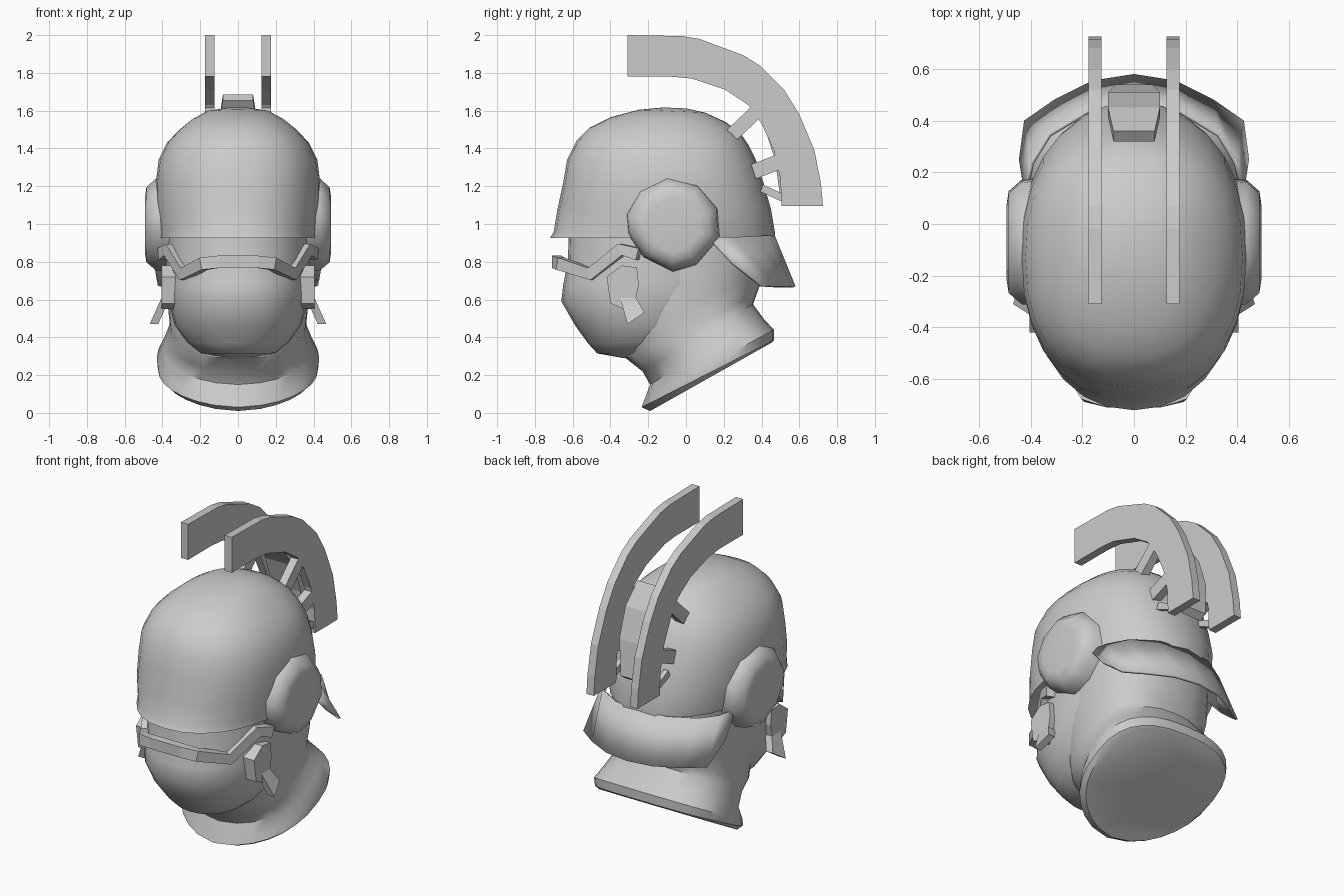
import bpy, bmesh, math
from mathutils import Vector

if "Cube" in bpy.data.objects:
    bpy.data.objects.remove(bpy.data.objects["Cube"])

grey = bpy.data.materials.new("grey")
grey.diffuse_color = (0.6, 0.6, 0.6, 1)
grey.use_nodes = True
grey.node_tree.nodes["Principled BSDF"].inputs["Base Color"].default_value = grey.diffuse_color


def finish(name, bm, angle=35):
    bmesh.ops.recalc_face_normals(bm, faces=bm.faces)
    me = bpy.data.meshes.new(name)
    bm.to_mesh(me)
    bm.free()
    ob = bpy.data.objects.new(name, me)
    bpy.context.collection.objects.link(ob)
    me.materials.append(grey)
    bpy.ops.object.select_all(action='DESELECT')
    ob.select_set(True)
    bpy.context.view_layer.objects.active = ob
    if angle:
        bpy.ops.object.shade_smooth_by_angle(angle=math.radians(angle))
    return ob


def loft(name, rings, n=28, cap_start=True, cap_end=True, angle=35):
    """Rings are (front y, front z, back y, back z, half width, squareness, skew)."""
    bm = bmesh.new()
    loops = []
    for fy, fz, by, bz, hw, e, k in rings:
        row = []
        for i in range(n):
            a = 2 * math.pi * i / n
            s, c = math.sin(a), math.cos(a)
            x = hw * math.copysign(abs(s) ** (2 / e), s)
            t = (0.5 - 0.5 * math.copysign(abs(c) ** (2 / e), c)) ** k
            row.append(bm.verts.new((x, fy + (by - fy) * t, fz + (bz - fz) * t)))
        loops.append(row)
    for a, b in zip(loops, loops[1:]):
        for i in range(n):
            j = (i + 1) % n
            bm.faces.new((a[i], a[j], b[j], b[i]))
    if cap_start:
        bm.faces.new(loops[0])
    if cap_end:
        bm.faces.new(loops[-1])
    return finish(name, bm, angle)


def stack(name, layers, angle=None):
    """Bridge equal-length point loops and cap both ends."""
    bm = bmesh.new()
    rows = [[bm.verts.new(p) for p in l] for l in layers]
    n = len(rows[0])
    for a, b in zip(rows, rows[1:]):
        for i in range(n):
            j = (i + 1) % n
            bm.faces.new((a[i], a[j], b[j], b[i]))
    bm.faces.new(rows[0])
    bm.faces.new(rows[-1])
    return finish(name, bm, angle)


def bar(name, path, w, h, angle=None):
    """Rectangular bar along a path, h measured towards up, w sideways."""
    pts = [Vector(p) for p in path]
    layers = []
    for i, p in enumerate(pts):
        d = (pts[min(i + 1, len(pts) - 1)] - pts[max(i - 1, 0)]).normalized()
        side = d.cross(Vector((0, 0, 1))).normalized()
        up = side.cross(d)
        layers.append([p + side * w * a + up * h * b
                       for a, b in ((-.5, -.5), (.5, -.5), (.5, .5), (-.5, .5))])
    return stack(name, layers, angle)


# Helmet dome with a folded-under brim
loft("helmet_dome", [
    (-.62, .95, .43, .93, .37, 2.2, 1), (-.72, .925, .47, .93, .42, 2.2, 1),
    (-.70, .96, .47, .96, .425, 2.2, 1), (-.68, 1.08, .45, 1.08, .435, 2.3, 1),
    (-.65, 1.22, .41, 1.22, .435, 2.3, 1), (-.63, 1.34, .37, 1.34, .42, 2.3, 1),
    (-.58, 1.44, .33, 1.42, .375, 2.3, 1), (-.51, 1.51, .29, 1.48, .315, 2.3, 1),
    (-.40, 1.565, .21, 1.54, .245, 2.3, 1), (-.25, 1.605, .10, 1.59, .165, 2.2, 1),
    (-.12, 1.617, .0, 1.612, .06, 2, 1)], cap_start=False, angle=50)

# Lower face, chin at the front
loft("face", [
    (-.33, .29, -.1, .3, .08, 2, 1), (-.47, .315, .0, .32, .20, 2.2, 1),
    (-.52, .37, .1, .38, .27, 2.2, 1), (-.585, .46, .2, .47, .335, 2.2, 1),
    (-.66, .59, .3, .6, .37, 2.2, 1), (-.65, .68, .34, .68, .38, 2.2, 1),
    (-.625, .8, .36, .8, .38, 2.2, 1), (-.62, 1.0, .38, 1.0, .38, 2.2, 1)], angle=50)

# Neck with a slanted collar
loft("neck_collar", [
    (-.19, .01, .45, .37, .40, 2.5, .75), (-.235, .03, .465, .385, .425, 2.5, .75),
    (-.22, .07, .465, .44, .43, 2.5, .75), (-.19, .15, .41, .50, .40, 2.4, .8),
    (-.23, .22, .355, .575, .375, 2.3, .9), (-.32, .29, .375, .63, .36, 2.3, 1),
    (-.35, .5, .40, .70, .375, 2.3, 1), (-.35, .93, .42, .95, .38, 2.3, 1)], angle=40)

# Flared neck guard, a thin curved skirt
bm = bmesh.new()
half = [(.425, .12, .93, .445, .25, .79), (.40, .24, .93, .425, .40, .675),
        (.33, .35, .935, .31, .48, .67), (.18, .44, .94, .16, .555, .67),
        (0, .47, .94, 0, .58, .67)]
full = half + [(-a, b, c, -d, e, f) for a, b, c, d, e, f in half[-2::-1]]
rows = [(bm.verts.new(p[:3]), bm.verts.new(p[3:])) for p in full]
for a, b in zip(rows, rows[1:]):
    bm.faces.new((a[0], a[1], b[1], b[0]))
guard = finish("neck_guard", bm, 40)
mod = guard.modifiers.new("thickness", 'SOLIDIFY')
mod.thickness = 0.015

# Eyewear band wrapping across the face
right = [(.10, -.685, .80), (.18, -.665, .79), (.285, -.50, .735),
         (.365, -.34, .865), (.40, -.25, .84)]
bar("face_band", [(-x, y, z) for x, y, z in right[::-1]] + right, .05, .065)

ear = [(-.30, .95), (-.22, .83), (-.07, .755), (.05, .79), (.17, .93),
       (.16, 1.08), (.06, 1.20), (-.10, 1.24), (-.24, 1.17), (-.31, 1.05)]
pad = [(-.34, .78), (-.26, .77), (-.25, .68), (-.27, .58), (-.33, .55),
       (-.40, .58), (-.42, .72)]
tab = [(-.35, .61), (-.27, .62), (-.22, .53), (-.31, .47)]
outer = [(-.31, 2.0), (-.02, 1.995), (.07, 1.98), (.30, 1.895), (.39, 1.84),
         (.52, 1.71), (.60, 1.58), (.68, 1.39), (.715, 1.21), (.725, 1.095)]
inner = [(.505, 1.095), (.50, 1.24), (.465, 1.39), (.40, 1.53), (.33, 1.63),
         (.21, 1.71), (.03, 1.77), (-.08, 1.78), (-.31, 1.78)]


def scaled(pts, x, k, cy, cz):
    return [(x, cy + (y - cy) * k, cz + (z - cz) * k) for y, z in pts]


for side, s in (("left", -1), ("right", 1)):
    # Bulging ear guard
    stack("ear_guard_" + side, [
        scaled(ear, s * .34, 1.05, -.07, .98), scaled(ear, s * .435, 1, -.07, .98),
        scaled(ear, s * .485, .82, -.07, .99), scaled(ear, s * .493, .6, -.07, .99)], 50)
    # Cheek pad and its hanging tab
    stack("cheek_pad_" + side, [scaled(pad, s * x, 1, 0, 0) for x in (.33, .405)])
    stack("cheek_tab_" + side, [
        [(s * (x + (.62 - z) * .45), y, z) for y, z in tab] for x in (.355, .40)])
    # Arched crest plate
    stack("crest_" + side, [scaled(outer + inner, s * x, 1, 0, 0) for x in (.125, .175)])
    # Struts holding the crest
    bar("upper_strut_" + side, [(s * .15, .23, 1.46), (s * .15, .40, 1.62)], .05, .075)
    bar("middle_strut_" + side, [(s * .15, .34, 1.27), (s * .15, .52, 1.34)], .05, .08)
    bar("lower_strut_" + side, [(s * .15, .40, 1.19), (s * .15, .53, 1.13)], .03, .04)

# Curved plate between the crests
spine = [(.34, 1.67, .08), (.43, 1.54, .10), (.49, 1.36, .10), (.52, 1.15, .07)]
stack("center_plate", [
    [(-w, y - .02, z - .015), (w, y - .02, z - .015), (w, y + .02, z + .015), (-w, y + .02, z + .015)]
    for y, z, w in spine])
